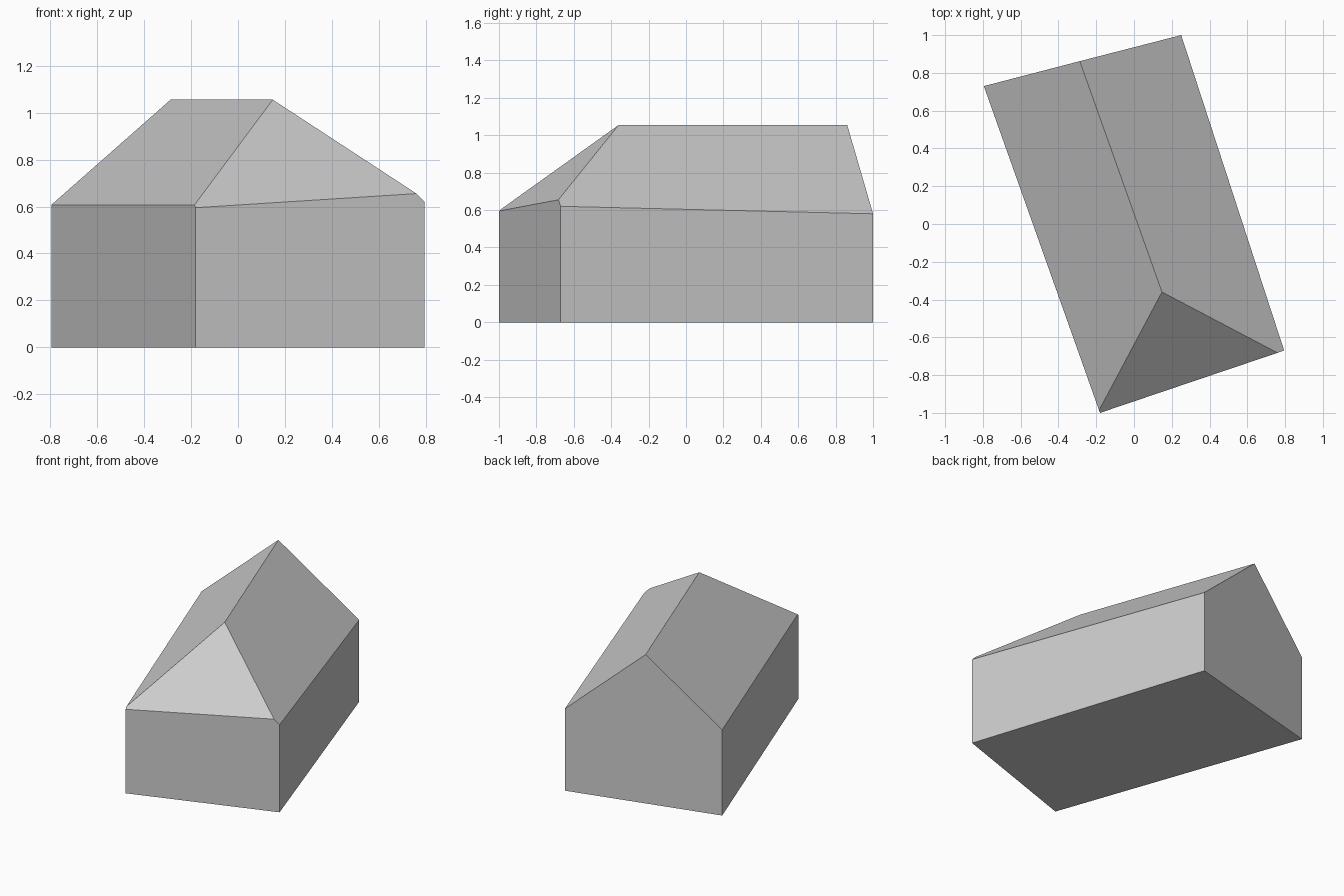
import bpy
import bmesh

default_cube = bpy.data.objects.get("Cube")
if default_cube:
    bpy.data.objects.remove(default_cube, do_unlink=True)

# Plain grey for the whole building
grey = bpy.data.materials.new("plain_grey")
grey.use_nodes = True
colour = (0.6, 0.6, 0.6, 1)
grey.diffuse_color = colour
grey.node_tree.nodes["Principled BSDF"].inputs["Base Color"].default_value = colour

# Footprint corners with their eave heights
corners = {
    "front_right": (-0.18, -1.0, 0.595),
    "front_left": (0.795, -0.67, 0.62),
    "back_left": (0.25, 1.0, 0.58),
    "back_right": (-0.795, 0.73, 0.607),
}

bm = bmesh.new()
base = {n: bm.verts.new((x, y, 0)) for n, (x, y, z) in corners.items()}
eave = {n: bm.verts.new(p) for n, p in corners.items()}

# Ridge ends, and the points where the hip meets the side eaves
ridge_front = bm.verts.new((0.148, -0.36, 1.055))
ridge_back = bm.verts.new((-0.287, 0.862, 1.055))
hip_right = bm.verts.new((-0.185, -0.986, 0.607))
hip_left = bm.verts.new((0.76, -0.682, 0.655))

fr, fl, bl, br = corners


def wall(start, end, *top):
    """Wall from one corner to the next, with extra points along its top."""
    bm.faces.new([base[start], base[end], eave[end], *top, eave[start]])


# Walls: hipped front, left side, gabled back, right side
wall(fr, fl, hip_left)
wall(fl, bl)
wall(bl, br, ridge_back)
wall(br, fr, hip_right)

# Floor
bm.faces.new([base[n] for n in reversed(corners)])

# Roof: front hip, left slope, right slope
bm.faces.new([eave[fr], hip_left, ridge_front, hip_right])
bm.faces.new([hip_left, eave[fl], eave[bl], ridge_back, ridge_front])
bm.faces.new([hip_right, ridge_front, ridge_back, eave[br]])

bmesh.ops.recalc_face_normals(bm, faces=bm.faces)
mesh = bpy.data.meshes.new("house_body")
bm.to_mesh(mesh)
bm.free()
mesh.materials.append(grey)
house = bpy.data.objects.new("house_body", mesh)
bpy.context.collection.objects.link(house)
